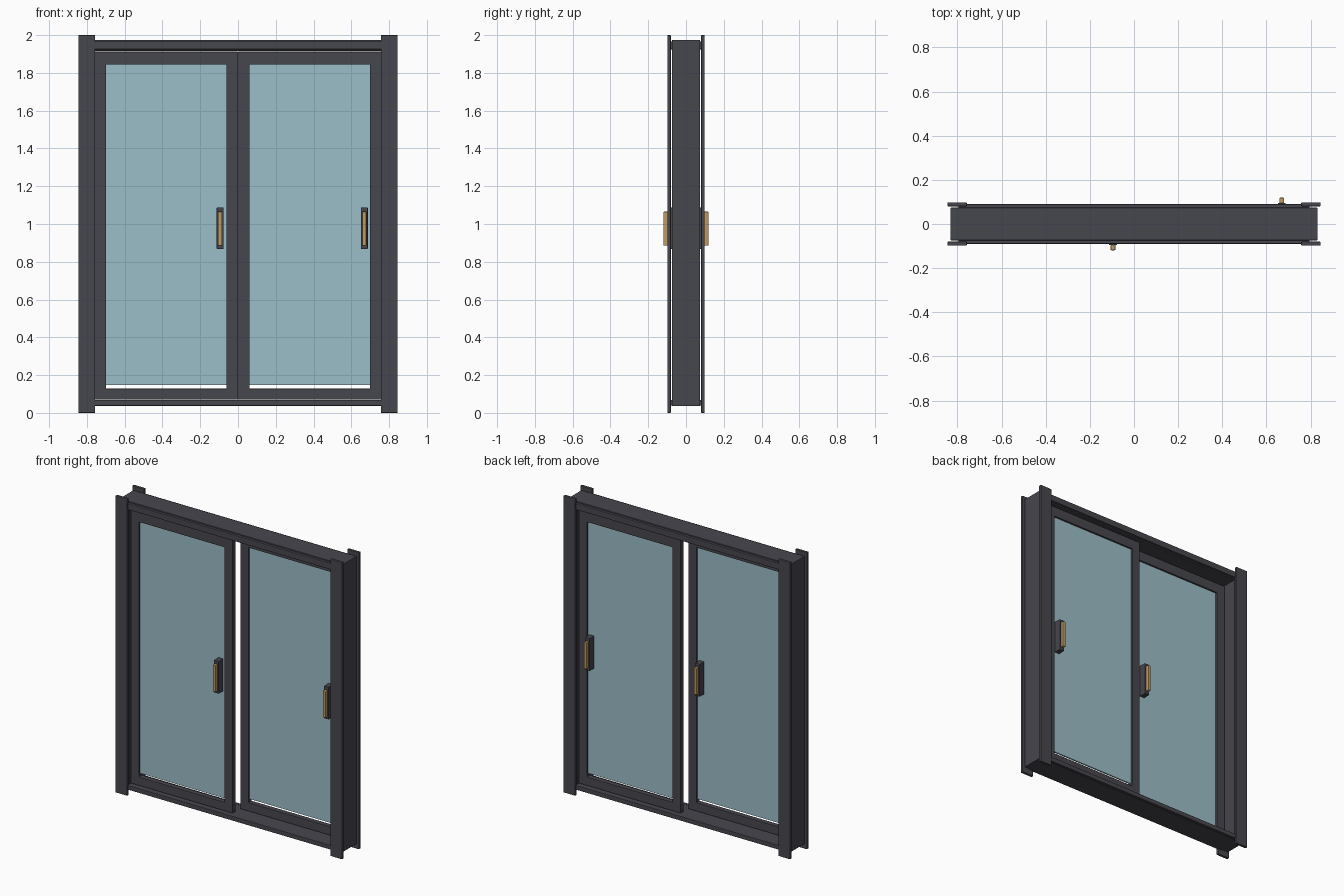
import bpy
import bmesh

cube = bpy.data.objects.get("Cube")
if cube:
    bpy.data.objects.remove(cube, do_unlink=True)


def material(name, rgb):
    mat = bpy.data.materials.new(name)
    mat.use_nodes = True
    mat.diffuse_color = (*rgb, 1)
    mat.node_tree.nodes["Principled BSDF"].inputs["Base Color"].default_value = (*rgb, 1)
    return mat


DARK = material("dark grey metal", (0.062, 0.061, 0.077))
GLASS = material("pale blue glass", (0.33, 0.52, 0.58))
BRASS = material("brass", (0.52, 0.32, 0.12))


def finish(name, bm, mat, bevel):
    bmesh.ops.recalc_face_normals(bm, faces=bm.faces)
    mesh = bpy.data.meshes.new(name)
    bm.to_mesh(mesh)
    bm.free()
    mesh.materials.append(mat)
    obj = bpy.data.objects.new(name, mesh)
    bpy.context.collection.objects.link(obj)
    if bevel:
        mod = obj.modifiers.new("soft edges", "BEVEL")
        mod.width = bevel
        mod.segments = 2
    return obj


def box(name, x, y, z, mat, bevel=0.0):
    """Box from (low, high) ranges on each axis."""
    bm = bmesh.new()
    bmesh.ops.create_cube(bm, size=1)
    for v in bm.verts:
        v.co = [r[0] if c < 0 else r[1] for c, r in zip(v.co, (x, y, z))]
    return finish(name, bm, mat, bevel)


def ring(name, outer, inner, y, mat, bevel=0.0):
    """Rectangular frame; outer and inner are (x0, x1, z0, z1)."""
    bm = bmesh.new()

    def loop(r, depth):
        corners = ((r[0], r[2]), (r[1], r[2]), (r[1], r[3]), (r[0], r[3]))
        return [bm.verts.new((px, depth, pz)) for px, pz in corners]

    loops = [loop(outer, y[0]), loop(outer, y[1]), loop(inner, y[1]), loop(inner, y[0])]
    for a, b in zip(loops, loops[1:] + loops[:1]):
        for i in range(4):
            j = (i + 1) % 4
            bm.faces.new((a[i], a[j], b[j], b[i]))
    return finish(name, bm, mat, bevel)


def span(side, near, far):
    """Range on one side of zero, low value first."""
    return tuple(sorted((side * near, side * far)))


# Fixed outer frame
ring("outer_frame", (-0.832, 0.832, 0.036, 1.975), (-0.762, 0.762, 0.066, 1.917),
     (-0.074, 0.074), DARK, 0.003)

# Casing boards and horizontal trim on both faces
for face, face_name in ((-1, "front"), (1, "back")):
    for side, side_name in ((-1, "right"), (1, "left")):
        box(f"{face_name}_{side_name}_casing", span(side, 0.757, 0.845),
            span(face, 0.08, 0.098), (0, 2), DARK, 0.003)
    box(f"{face_name}_head_trim", (-0.795, 0.795), span(face, 0.07, 0.09),
        (1.925, 1.967), DARK, 0.003)
    box(f"{face_name}_sill_trim", (-0.795, 0.795), span(face, 0.07, 0.09),
        (0.038, 0.068), DARK, 0.003)

# Two sliding sashes on separate tracks, each with a handle on both faces
for name, x0, x1, yc, hx in (("front_sash", -0.76, 0.0, -0.04, -0.095),
                             ("back_sash", 0.0, 0.76, 0.04, 0.669)):
    gx = (x0 + 0.062, x1 - 0.062)
    ring(name, (x0, x1, 0.07, 1.912), (*gx, 0.128, 1.845),
         (yc - 0.017, yc + 0.017), DARK, 0.002)
    box(name + "_glass", gx, (yc - 0.005, yc + 0.005), (0.148, 1.845), GLASS)
    for face, face_name in ((-1, "front"), (1, "back")):
        base = sorted((yc + face * 0.005, yc + face * 0.055))
        grip = sorted((yc + face * 0.054, yc + face * 0.079))
        box(f"{name}_{face_name}_handle_base", (hx - 0.018, hx + 0.018),
            base, (0.868, 1.087), DARK, 0.003)
        box(f"{name}_{face_name}_handle_grip", (hx - 0.011, hx + 0.011),
            grip, (0.886, 1.066), BRASS, 0.004)
